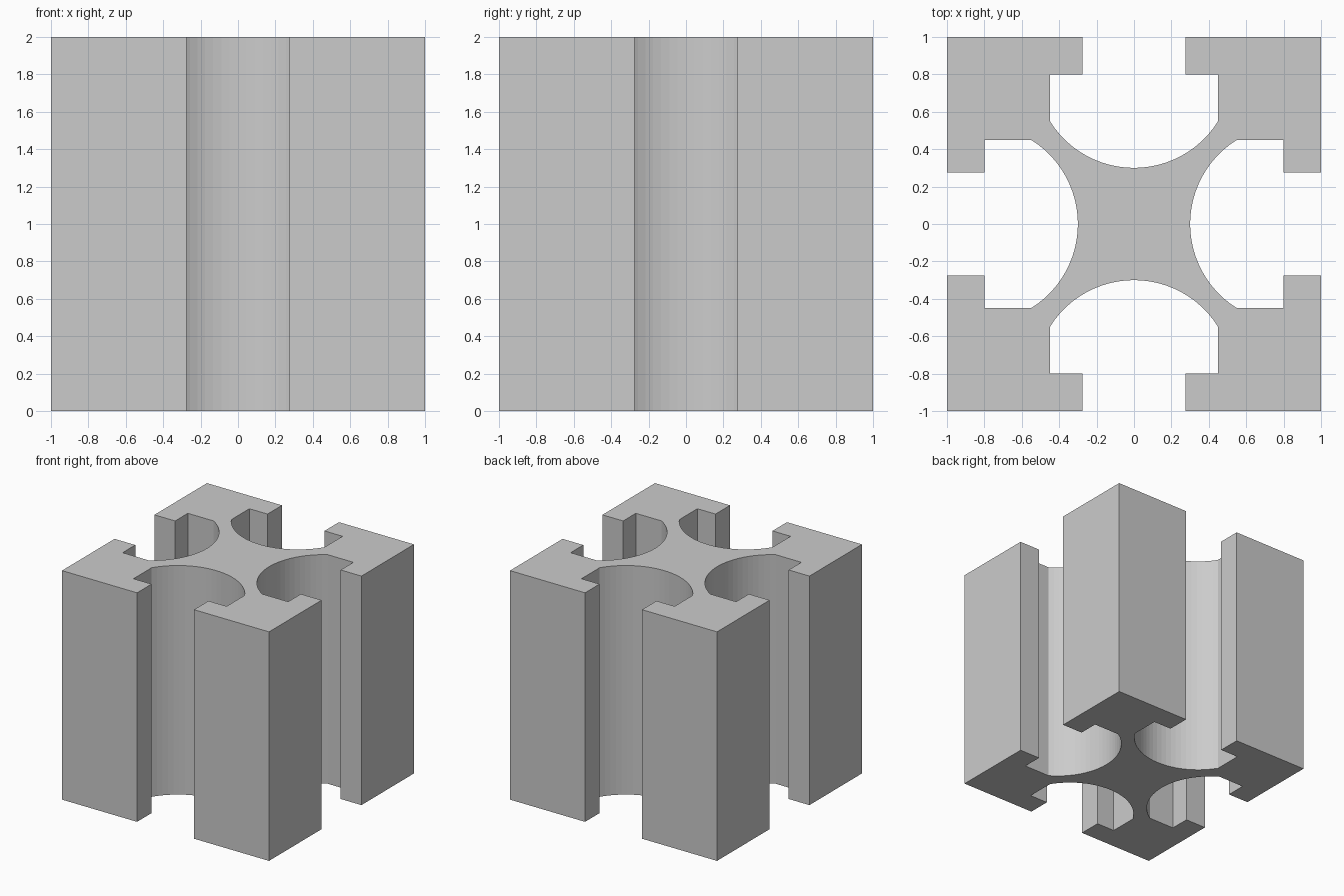
import bpy, bmesh, math

if "Cube" in bpy.data.objects:
    bpy.data.objects.remove(bpy.data.objects["Cube"])

HEIGHT = 2.0
ARC_R, ARC_Y, ARC_SEGS = 0.53, 0.83, 24

# One side of the cross-section: corner, slot lip, undercut, round slot floor
lip = [(0.275, 1.0), (0.275, 0.8), (0.45, 0.8)]
half = math.asin(0.45 / ARC_R)
arc = []
for i in range(ARC_SEGS + 1):
    a = half - 2 * half * i / ARC_SEGS
    arc.append((ARC_R * math.sin(a), ARC_Y - ARC_R * math.cos(a)))
side = [(1.0, 1.0)] + lip + arc + [(-x, y) for x, y in reversed(lip)]

# Repeat the side four times around the centre
outline = []
for c, s in [(1, 0), (0, 1), (-1, 0), (0, -1)]:
    outline += [(x * c - y * s, x * s + y * c) for x, y in side]

# Extrude the cross-section into the slotted bar
bm = bmesh.new()
base = bm.faces.new([bm.verts.new((x, y, 0)) for x, y in outline])
ext = bmesh.ops.extrude_face_region(bm, geom=[base], use_keep_orig=True)
top = [v for v in ext["geom"] if isinstance(v, bmesh.types.BMVert)]
bmesh.ops.translate(bm, verts=top, vec=(0, 0, HEIGHT))
bmesh.ops.recalc_face_normals(bm, faces=bm.faces)

mesh = bpy.data.meshes.new("slotted_bar")
bm.to_mesh(mesh)
bm.free()
bpy.context.collection.objects.link(bpy.data.objects.new("slotted_bar", mesh))
